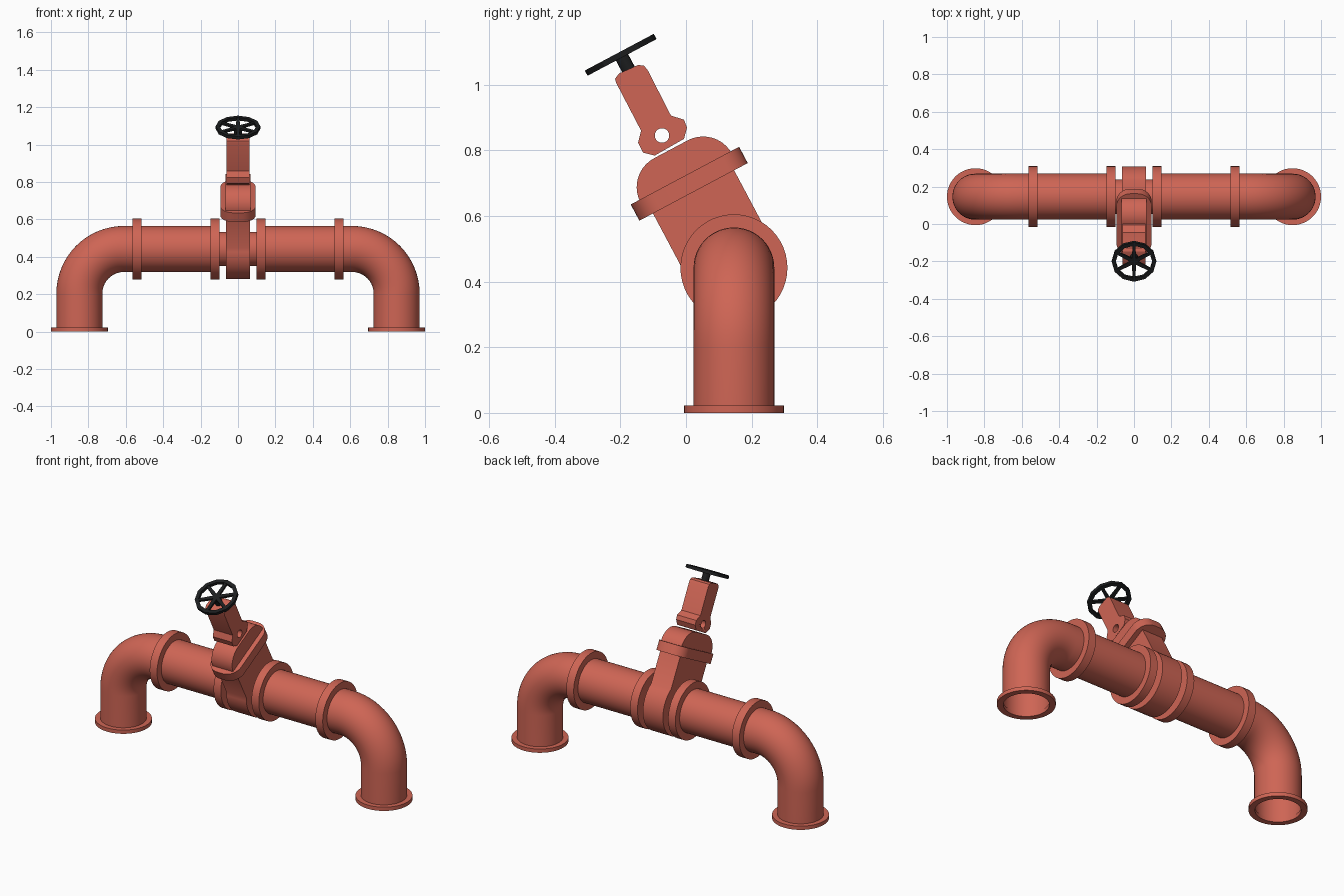
import bpy, bmesh, math
from mathutils import Matrix, Vector

if "Cube" in bpy.data.objects:
    bpy.data.objects.remove(bpy.data.objects["Cube"])

def material(name, c):
    m = bpy.data.materials.new(name)
    m.diffuse_color = (*c, 1)
    m.use_nodes = True
    m.node_tree.nodes["Principled BSDF"].inputs["Base Color"].default_value = m.diffuse_color
    return m

RED = material("red_paint", (0.62, 0.13, 0.09))
BLACK = material("black_iron", (0.012, 0.013, 0.014))
PY, PZ = 0.146, 0.442          # pipe axis
# tilted valve frame: local z runs up the stem, local y across it
TILT = Matrix.Translation((0, PY, PZ)) @ Matrix.Rotation(math.radians(28), 4, 'X')

def finish(name, bm, mat, M=Matrix()):
    bmesh.ops.recalc_face_normals(bm, faces=bm.faces)
    bm.transform(M)
    me = bpy.data.meshes.new(name)
    bm.to_mesh(me)
    bm.free()
    me.materials.append(mat)
    ob = bpy.data.objects.new(name, me)
    bpy.context.collection.objects.link(ob)
    bpy.ops.object.select_all(action='DESELECT')
    ob.select_set(True)
    bpy.context.view_layer.objects.active = ob
    bpy.ops.object.shade_smooth_by_angle(angle=math.radians(30))
    return ob

def prism(name, pts, vec, mat=RED, M=Matrix()):
    """Extrude a planar outline along vec."""
    bm = bmesh.new()
    f = bm.faces.new([bm.verts.new(p) for p in pts])
    r = bmesh.ops.extrude_face_region(bm, geom=[f])
    bmesh.ops.translate(bm, vec=Vector(vec),
                        verts=[v for v in r['geom'] if isinstance(v, bmesh.types.BMVert)])
    return finish(name, bm, mat, M)

def sweep(name, rings, mat, M=Matrix(), closed=False, caps=False):
    """Skin a list of vertex rings."""
    bm = bmesh.new()
    rs = [[bm.verts.new(p) for p in r] for r in rings]
    n = len(rs[0])
    for a, b in zip(rs, rs[1:] + rs[:1] if closed else rs[1:]):
        for i in range(n):
            j = (i + 1) % n
            bm.faces.new((a[i], a[j], b[j], b[i]))
    if caps:
        bm.faces.new(rs[0])
        bm.faces.new(rs[-1])
    return finish(name, bm, mat, M)

def circle(r, z=0, n=48):
    return [Vector((r * math.cos(2 * math.pi * i / n), r * math.sin(2 * math.pi * i / n), z))
            for i in range(n)]

def disc_x(name, r, x0, x1):
    M = Matrix.Translation((0, PY, PZ)) @ Matrix.Rotation(math.pi / 2, 4, 'Y')
    return sweep(name, [circle(r, x0), circle(r, x1)], RED, M, caps=True)

def corner(cx, cy, r, a0, a1, n=10):
    return [(cx + r * math.cos(math.radians(a0 + (a1 - a0) * i / n)),
             cy + r * math.sin(math.radians(a0 + (a1 - a0) * i / n))) for i in range(n + 1)]

# pipes with elbows, coupling flanges and floor flanges
R, PX, BEND = 0.123, 0.848, 0.238
for s, side in ((1, "right"), (-1, "left")):
    path = [(PX, 0.0, 0)]
    for i in range(17):
        a = math.pi / 2 * i / 16
        path.append((PX - BEND + BEND * math.cos(a), PZ - BEND + BEND * math.sin(a), a))
    path.append((0.12, PZ, math.pi / 2))
    rings = [[(s * (x + p.x * math.cos(a)), PY + p.y, z + p.x * math.sin(a))
              for p in circle(R)] for x, z, a in path]
    sweep(side + "_pipe", rings, RED)
    disc_x(side + "_outer_flange", 0.163, s * 0.515, s * 0.563)
    disc_x(side + "_inner_flange", 0.163, s * 0.10, s * 0.147)
    sweep(side + "_floor_flange",
          [circle(R - 0.004), circle(0.152), circle(0.152, 0.022), circle(R - 0.004, 0.022)],
          RED, Matrix.Translation((s * PX, PY, 0)), closed=True)
disc_x("valve_neck", 0.092, -0.11, 0.11)

# valve body: slab running into a round bottom
w, r = 0.14, 0.162
a = math.degrees(math.acos(w / r))
body = [(w, 0.28), (-w, 0.28)] + corner(0, 0, r, 180 - a, 360 + a, 30)
prism("valve_body", [(-0.065, y, z) for y, z in body], (0.13, 0, 0), RED, TILT)

# tilted bonnet flange
fx, fy, fr = 0.094, 0.187, 0.075
plate = []
for sx, sy, a0 in ((1, 1, 0), (-1, 1, 90), (-1, -1, 180), (1, -1, 270)):
    plate += corner(sx * (fx - fr), sy * (fy - fr), fr, a0, a0 + 90)
prism("bonnet_flange", [(x, y, 0.262) for x, y in plate], (0, 0, 0.056), RED, TILT)

# domed bonnet
bw, bt, br = 0.158, 0.409, 0.1
dome = [(-bw, 0.3), (bw, 0.3)] + corner(bw - br, bt - br, br, 0, 90) \
    + corner(br - bw, bt - br, br, 90, 180)
prism("bonnet", [(-0.067, y, z) for y, z in dome], (0.134, 0, 0), RED, TILT)

# yoke with pierced lug
yoke = [(-.146, .823), (-.131, .793), (-.095, .784), (-.006, .835), (.003, .869),
        (-.006, .893), (-.046, .906), (-.116, 1.043), (-.128, 1.058), (-.146, 1.060),
        (-.204, 1.034), (-.216, 1.018), (-.213, 1.006), (-.137, .860)]
ob = prism("yoke", [(-0.062, y, z) for y, z in yoke], (0.124, 0, 0))
cut = sweep("hole_cutter", [circle(0.022, -0.1, 20), circle(0.022, 0.1, 20)], RED,
            Matrix.Translation((0, -0.073, 0.845)) @ Matrix.Rotation(math.pi / 2, 4, 'Y'), caps=True)
cut.hide_render = True
mod = ob.modifiers.new("hole", 'BOOLEAN')
mod.operation, mod.object, mod.solver = 'DIFFERENCE', cut, 'EXACT'
bpy.context.view_layer.objects.active = ob
bpy.ops.object.modifier_apply(modifier="hole")
bpy.data.objects.remove(cut)

# stem and hand wheel
WZ = 0.735
sweep("stem", [circle(0.021, 0.66, 12), circle(0.021, WZ + 0.006, 12)], BLACK, TILT, caps=True)
h = 0.009
sweep("wheel_rim", [circle(0.098, WZ - h, 12), circle(0.119, WZ - h, 12),
                    circle(0.119, WZ + h, 12), circle(0.098, WZ + h, 12)], BLACK, TILT, closed=True)
for i in range(6):
    M = TILT @ Matrix.Rotation(math.radians(60 * i + 30), 4, 'Z')
    prism("wheel_spoke_%d" % (i + 1),
          [(0, -0.011, WZ - 0.006), (0.104, -0.008, WZ - 0.006),
           (0.104, 0.008, WZ - 0.006), (0, 0.011, WZ - 0.006)], (0, 0, 0.012), BLACK, M)
